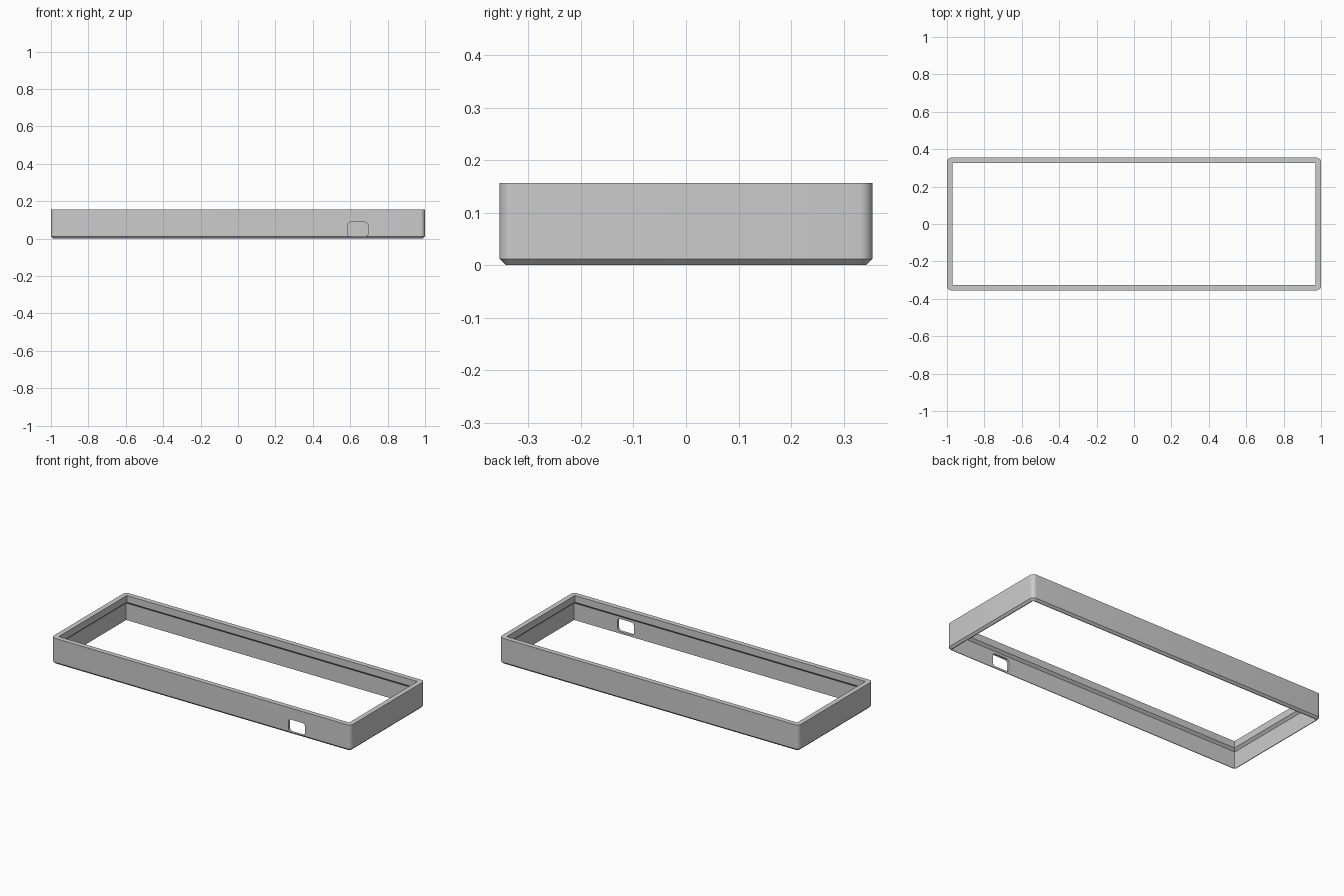
import bpy, bmesh, math

cube = bpy.data.objects.get("Cube")
if cube:
    bpy.data.objects.remove(cube, do_unlink=True)

HALF_X, HALF_Y, HEIGHT = 1.0, 0.355, 0.157
RADIUS, STEPS = 0.025, 8

grey = bpy.data.materials.new("plain grey")
grey.use_nodes = True
colour = (0.6, 0.6, 0.6, 1)
grey.diffuse_color = colour
grey.node_tree.nodes["Principled BSDF"].inputs["Base Color"].default_value = colour


def add_object(name, bm):
    bmesh.ops.recalc_face_normals(bm, faces=bm.faces)
    mesh = bpy.data.meshes.new(name)
    bm.to_mesh(mesh)
    bm.free()
    mesh.materials.append(grey)
    obj = bpy.data.objects.new(name, mesh)
    bpy.context.collection.objects.link(obj)
    return obj


def ring(bm, inset, z, radius):
    """Rounded rectangle of vertices, inset from the outer outline."""
    verts = []
    for corner, (sx, sy) in enumerate([(1, 1), (-1, 1), (-1, -1), (1, -1)]):
        for i in range(STEPS + 1):
            a = math.pi / 2 * (corner + i / STEPS)
            x = sx * (HALF_X - inset - radius) + radius * math.cos(a)
            y = sy * (HALF_Y - inset - radius) + radius * math.sin(a)
            verts.append(bm.verts.new((x, y, z)))
    return verts


# Wall section as (inset, height, corner radius): chamfered foot, overhanging inner lip
section = [(0.012, 0, RADIUS - 0.012), (0, 0.012, RADIUS), (0, HEIGHT, RADIUS),
           (0.03, HEIGHT, 0), (0.03, 0.116, 0), (0.016, 0.102, 0), (0.016, 0, 0)]
bm = bmesh.new()
rings = [ring(bm, *point) for point in section]
for a, b in zip(rings, rings[1:] + rings[:1]):
    for i in range(len(a)):
        j = (i + 1) % len(a)
        bm.faces.new((a[i], a[j], b[j], b[i]))
bmesh.ops.remove_doubles(bm, verts=bm.verts, dist=1e-5)
frame = add_object("case_frame", bm)

# Rounded port opening through the front wall
bm = bmesh.new()
bmesh.ops.create_cube(bm, size=1)
for v in bm.verts:
    v.co = (0.64 + v.co.x * 0.11, -HALF_Y + v.co.y * 0.12, 0.05 + v.co.z * 0.076)
along_y = [e for e in bm.edges if abs(e.verts[0].co.y - e.verts[1].co.y) > 0.1]
bmesh.ops.bevel(bm, geom=along_y, offset=0.017, segments=6, profile=0.5, affect='EDGES')
cutter = add_object("port_cutter", bm)
cutter.hide_render = True
cutter.hide_viewport = True

cut = frame.modifiers.new("port_opening", 'BOOLEAN')
cut.operation = 'DIFFERENCE'
cut.solver = 'EXACT'
cut.object = cutter

# Bake the opening, then smooth only the rounded corners
bpy.context.view_layer.objects.active = frame
frame.select_set(True)
bpy.ops.object.modifier_apply(modifier=cut.name)
bpy.data.objects.remove(cutter, do_unlink=True)
bpy.ops.object.shade_smooth_by_angle(angle=math.radians(30))
